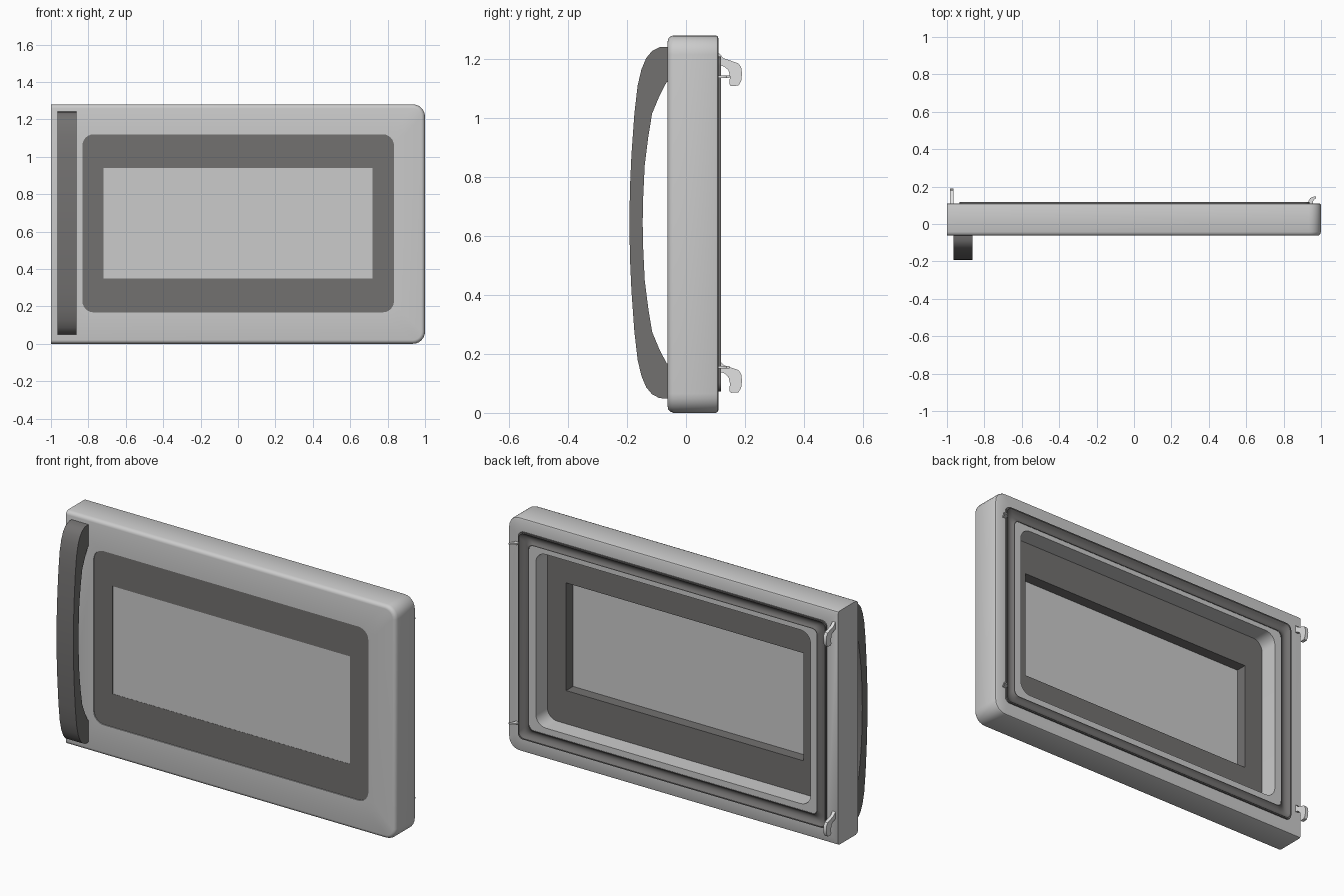
import bpy, bmesh, math

if "Cube" in bpy.data.objects:
    bpy.data.objects.remove(bpy.data.objects["Cube"], do_unlink=True)


def material(name, rgb):
    m = bpy.data.materials.new(name)
    m.use_nodes = True
    m.diffuse_color = (*rgb, 1)
    m.node_tree.nodes["Principled BSDF"].inputs["Base Color"].default_value = (*rgb, 1)
    return m


LIGHT = material("light_grey", (0.60, 0.60, 0.60))
DARK = material("dark_grey", (0.17, 0.165, 0.163))
PALE = material("pale_grey", (0.75, 0.75, 0.75))


def finish(name, bm, mat):
    bmesh.ops.remove_doubles(bm, verts=bm.verts, dist=1e-5)
    bmesh.ops.recalc_face_normals(bm, faces=bm.faces)
    me = bpy.data.meshes.new(name)
    bm.to_mesh(me)
    bm.free()
    ob = bpy.data.objects.new(name, me)
    bpy.context.collection.objects.link(ob)
    me.materials.append(mat)
    bpy.ops.object.select_all(action="DESELECT")
    ob.select_set(True)
    bpy.context.view_layer.objects.active = ob
    bpy.ops.object.shade_smooth_by_angle(angle=math.radians(35))
    return ob


def ring(x0, x1, z0, z1, rl, rr, y, n=6):
    """Rounded rectangle in the xz plane; rl and rr are left and right corner radii."""
    pts = []
    corners = [(x1 - rr, z1 - rr, rr, 0), (x0 + rl, z1 - rl, rl, 90),
               (x0 + rl, z0 + rl, rl, 180), (x1 - rr, z0 + rr, rr, 270)]
    for cx, cz, r, start in corners:
        for i in range(n + 1):
            a = math.radians(start + 90 * i / n)
            pts.append((cx + r * math.cos(a), y, cz + r * math.sin(a)))
    return pts


def loft_frame(name, rings, mat):
    """Join rings into a closed frame, the last ring meeting the first."""
    bm = bmesh.new()
    loops = [[bm.verts.new(p) for p in r] for r in rings]
    for k, a in enumerate(loops):
        b = loops[(k + 1) % len(loops)]
        for i in range(len(a)):
            j = (i + 1) % len(a)
            bm.faces.new((a[i], a[j], b[j], b[i]))
    return finish(name, bm, mat)


def prism(name, pts, axis, lo, hi, mat):
    """Extrude a profile along x (points are y, z) or z (points are x, y)."""
    bm = bmesh.new()
    place = (lambda p, t: (t, p[0], p[1])) if axis == "x" else (lambda p, t: (p[0], p[1], t))
    a, b = ([bm.verts.new(place(p, t)) for p in pts] for t in (lo, hi))
    bm.faces.new(a)
    bm.faces.new(b)
    for i in range(len(pts)):
        j = (i + 1) % len(pts)
        bm.faces.new((a[i], a[j], b[j], b[i]))
    return finish(name, bm, mat)


# Door shell: square on the handle side, rounded corners on the hinge side
def outer(inset, y):
    return ring(-1, 1 - inset, inset, 1.28 - inset, 0, 0.065 - inset, y)


def opening(y, grow=0.0, r=0.06):
    return ring(-0.832 - grow, 0.834 + grow, 0.168 - grow, 1.12 + grow, r, r, y)


def seal(t, y):
    """Ring across the seal width: t = 0 outside, t = 1 inside."""
    d = 0.062 * t
    return ring(-0.933 + d, 0.937 - d, 0.073 + d, 1.208 - d, 0.03, 0.03, y)


loft_frame("door_shell", [
    opening(-0.062), outer(0.02, -0.062), outer(0.011, -0.060), outer(0.004, -0.053),
    outer(0, -0.042), outer(0, 0.100), outer(0.003, 0.107), outer(0.010, 0.110),
    seal(0, 0.110), seal(0, 0.090), seal(1, 0.090), seal(1, 0.110), opening(0.110)], LIGHT)

# Door seal with a shallow hollow along it
section = [(0, 0.09), (0, 0.118), (0.1, 0.118), (0.25, 0.108), (0.45, 0.101),
           (0.65, 0.100), (0.85, 0.105), (0.95, 0.112), (1, 0.112), (1, 0.09)]
loft_frame("door_seal", [seal(t, y) for t, y in section], DARK)

# Window surround, set just behind the front face
WIN = (-0.72, 0.72, 0.35, 0.94, 0, 0)
loft_frame("window_surround", [
    opening(-0.057, 0.003), ring(*WIN, -0.057), ring(*WIN, 0.01), opening(0.01, 0.003)], DARK)

# Window pane
prism("window_pane", [(-0.72, -0.056), (0.72, -0.056), (0.72, -0.050), (-0.72, -0.050)],
      "z", 0.35, 0.94, LIGHT)

# Bowed handle: half profiles mirrored about mid height
MID = 0.645
out_half = [(-0.192, 0.0), (-0.190, 0.12), (-0.185, 0.23), (-0.175, 0.37), (-0.164, 0.465),
            (-0.151, 0.52), (-0.135, 0.558), (-0.115, 0.582), (-0.09, 0.595), (-0.055, 0.597)]
in_half = [(-0.055, 0.47), (-0.065, 0.478), (-0.090, 0.43), (-0.115, 0.37),
           (-0.128, 0.29), (-0.140, 0.195), (-0.145, 0.09), (-0.147, 0.0)]
half = out_half + in_half
profile = [(y, MID + h) for y, h in half] + [(y, MID - h) for y, h in half[::-1]
                                             if h > 0]
prism("handle", profile, "x", -0.966, -0.864, DARK)

# Latch hooks on the handle side, hinge tabs on the other
hook = [(0.10, 1.222), (0.113, 1.218), (0.128, 1.202), (0.155, 1.193), (0.178, 1.185),
        (0.187, 1.172), (0.190, 1.15), (0.187, 1.125), (0.178, 1.110), (0.152, 1.108),
        (0.147, 1.115), (0.149, 1.14), (0.144, 1.162), (0.130, 1.174), (0.113, 1.180),
        (0.10, 1.18)]
tab = [(0.932, 0.10), (0.933, 0.122), (0.941, 0.137), (0.955, 0.145), (0.972, 0.147),
       (0.973, 0.137), (0.963, 0.131), (0.957, 0.122), (0.956, 0.10)]
for where, drop, tab_z in (("upper", 0, 1.14), ("lower", 1.04, 0.155)):
    prism(where + "_latch_hook", [(y, z - drop) for y, z in hook], "x", -0.984, -0.966, PALE)
    prism(where + "_hinge_tab", tab, "z", tab_z - 0.004, tab_z + 0.004, PALE)
